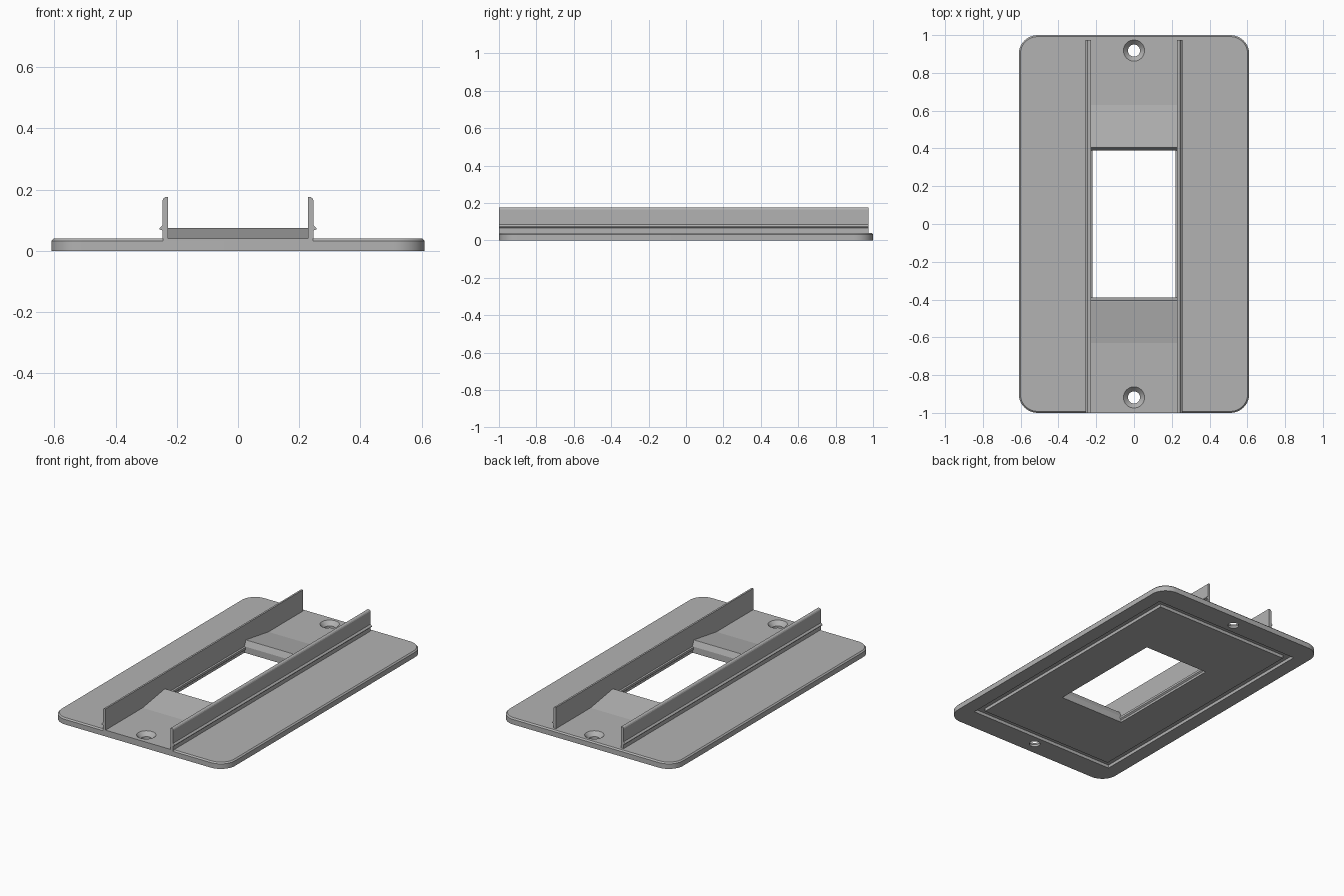
import bpy, bmesh, math
from mathutils import Vector

cube = bpy.data.objects.get("Cube")
if cube:
    bpy.data.objects.remove(cube, do_unlink=True)

grey = bpy.data.materials.new("plain_grey")
grey.use_nodes = True
COLOR = (0.45, 0.45, 0.45, 1)
grey.diffuse_color = COLOR
grey.node_tree.nodes["Principled BSDF"].inputs["Base Color"].default_value = COLOR


def loft(name, rings):
    """Closed solid through matching rings of points."""
    bm = bmesh.new()
    loops = [[bm.verts.new(p) for p in ring] for ring in rings]
    n = len(loops[0])
    for a, b in zip(loops, loops[1:]):
        for i in range(n):
            j = (i + 1) % n
            bm.faces.new((a[i], a[j], b[j], b[i]))
    bm.faces.new(loops[0][::-1])
    bm.faces.new(loops[-1])
    bmesh.ops.recalc_face_normals(bm, faces=bm.faces)
    mesh = bpy.data.meshes.new(name)
    bm.to_mesh(mesh)
    bm.free()
    mesh.materials.append(grey)
    ob = bpy.data.objects.new(name, mesh)
    bpy.context.collection.objects.link(ob)
    return ob


def box(name, x, y, z0, z1):
    corners = [(-x, -y), (x, -y), (x, y), (-x, y)]
    return loft(name, [[(a, b, z) for a, b in corners] for z in (z0, z1)])


def rounded(x, y, r, z, steps=10):
    ring = []
    for k, (sx, sy) in enumerate([(1, 1), (-1, 1), (-1, -1), (1, -1)]):
        for i in range(steps + 1):
            a = math.pi / 2 * (k + i / steps)
            ring.append((sx * (x - r) + r * math.cos(a), sy * (y - r) + r * math.sin(a), z))
    return ring


def circle(r, y, z, n=32):
    return [(r * math.cos(math.tau * i / n), y + r * math.sin(math.tau * i / n), z) for i in range(n)]


def along_x(name, profile, half):
    return loft(name, [[(x, y, z) for y, z in profile] for x in (-half, half)])


def along_y(name, profile, y0, y1):
    return loft(name, [[(x, y, z) for x, z in profile] for y in (y0, y1)])


def cut(target, cutter):
    mod = target.modifiers.new("cut", 'BOOLEAN')
    mod.operation, mod.solver, mod.object = 'DIFFERENCE', 'EXACT', cutter
    bpy.context.view_layer.objects.active = target
    bpy.ops.object.modifier_apply(modifier=mod.name)
    bpy.data.objects.remove(cutter, do_unlink=True)


TOP, W = 0.04, 0.228

# Base plate with rounded corners and a chamfered top rim
plate = loft("base_plate", [rounded(0.61, 1, 0.1, 0),
                            rounded(0.61, 1, 0.1, TOP - 0.008),
                            rounded(0.602, 0.992, 0.092, TOP)])

# Seal groove in the underside
groove = box("groove_cutter", 0.52, 0.855, -0.02, 0.02)
cut(groove, box("groove_core", 0.475, 0.81, -0.1, 0.1))
cut(plate, groove)

# Central window and countersunk screw holes
cut(plate, box("window_cutter", W, 0.39, -0.1, 0.1))
for s in (-1, 1):
    y = s * 0.918
    cut(plate, loft("screw_cutter", [circle(0.032, y, -0.02), circle(0.032, y, 0.014),
                                     circle(0.056, y, TOP), circle(0.056, y, 0.08)]))

# Square front edge between the rails
along_x("front_sill", [(-1, TOP - 0.008), (-0.992, TOP), (-1, TOP)], 0.245)

for s, end in ((-1, "front"), (1, "back")):
    # Ramps rising toward the window
    along_x(end + "_ramp", [(s * y, z) for y, z in
            [(0.63, TOP), (0.41, 0.075), (0.405, 0.075), (0.39, TOP)]], W)

for s, side in ((1, "left"), (-1, "right")):
    # Upright rail with a rounded outer top edge and a snap ridge
    rail = [(W, TOP), (W, 0.175), (0.238, 0.175), (0.243, 0.172), (0.246, 0.166),
            (0.246, 0.084), (0.256, 0.074), (0.256, 0.07), (0.246, 0.066), (0.246, TOP)]
    along_y(side + "_rail", [(s * x, z) for x, z in rail], -1, 0.975)
    # Thin ledge along the window side
    ledge = [(W, 0.015), (0.22, 0.022), (0.22, 0.036), (W, TOP)]
    along_y(side + "_window_ledge", [(s * x, z) for x, z in ledge], -0.39, 0.39)

# Smooth the rounded corners and screw holes, keep other edges sharp
bpy.ops.object.select_all(action='DESELECT')
plate.select_set(True)
bpy.context.view_layer.objects.active = plate
bpy.ops.object.shade_smooth_by_angle(angle=math.radians(25))
